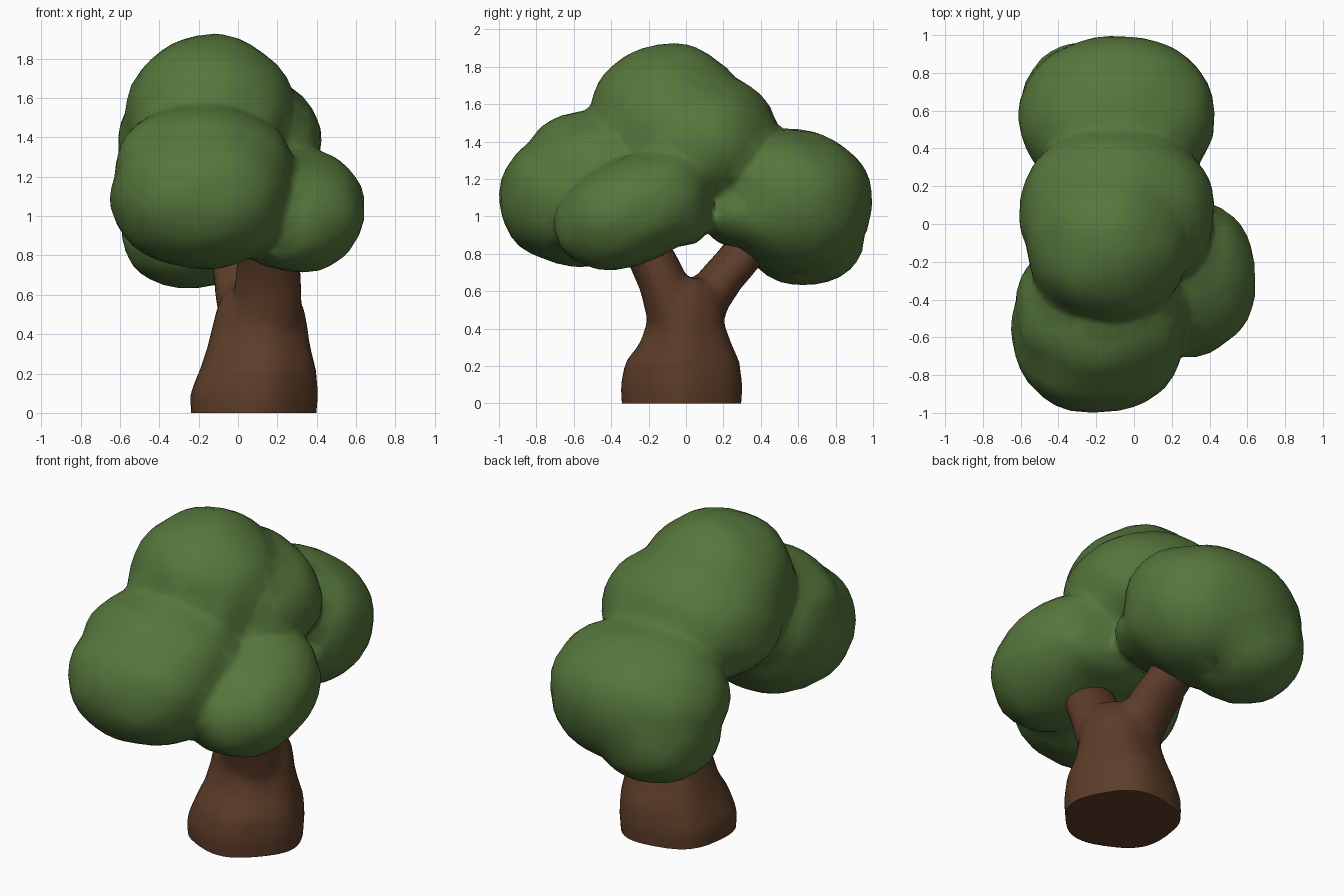
import bpy, bmesh, math
from mathutils import Vector, Matrix, noise

cube = bpy.data.objects.get("Cube")
if cube:
    bpy.data.objects.remove(cube, do_unlink=True)


def material(name, color):
    mat = bpy.data.materials.new(name)
    mat.use_nodes = True
    mat.diffuse_color = color
    bsdf = mat.node_tree.nodes["Principled BSDF"]
    bsdf.inputs["Base Color"].default_value = color
    bsdf.inputs["Roughness"].default_value = 0.9
    return mat


leaf_green = material("leaf green", (0.092, 0.183, 0.045, 1))
bark_brown = material("bark brown", (0.109, 0.046, 0.022, 1))


def add_blob(bm, center, radii, tilt=0.0, lump=0.04):
    """Slightly boxy, lumpy ellipsoid of leaves."""
    verts = bmesh.ops.create_icosphere(bm, subdivisions=4, radius=1)["verts"]
    center = Vector(center)
    turn = Matrix.Rotation(tilt, 3, 'X')
    for v in verts:
        n = v.co.normalized()
        p = 2.15
        n = n / sum(abs(c) ** p for c in n) ** (1 / p)
        n *= 1 + lump * noise.noise(n * 1.9 + center * 5)
        v.co = center + turn @ Vector(a * b for a, b in zip(n, radii))


def add_tube(bm, rings, lobe=0.0, sides=32):
    """Loft of level rings: (x, y, z, x radius, y radius)."""
    loops = []
    for x, y, z, rx, ry in rings:
        loop = []
        for i in range(sides):
            a = math.tau * i / sides
            k = 1 + lobe * math.cos(5 * a + 0.6)
            loop.append(bm.verts.new((x + rx * k * math.cos(a),
                                      y + ry * k * math.sin(a), z)))
        loops.append(loop)
    for low, high in zip(loops, loops[1:]):
        for i in range(sides):
            j = (i + 1) % sides
            bm.faces.new((low[i], low[j], high[j], high[i]))
    bm.faces.new(loops[0][::-1])
    bm.faces.new(loops[-1])


def fuse(name, bm, mat, voxel, smoothing, keep, flat_base=False):
    """Melt overlapping volumes into one soft, coarse skin."""
    mesh = bpy.data.meshes.new(name)
    bm.to_mesh(mesh)
    bm.free()
    obj = bpy.data.objects.new(name, mesh)
    bpy.context.collection.objects.link(obj)
    remesh = obj.modifiers.new("fuse", 'REMESH')
    remesh.mode = 'VOXEL'
    remesh.voxel_size = voxel
    smooth = obj.modifiers.new("soften", 'SMOOTH')
    smooth.factor = 0.5
    smooth.iterations = smoothing
    obj.modifiers.new("coarsen", 'DECIMATE').ratio = keep
    graph = bpy.context.evaluated_depsgraph_get()
    baked = bpy.data.meshes.new_from_object(obj.evaluated_get(graph))
    obj.modifiers.clear()
    obj.data = baked
    if flat_base:
        cut = bmesh.new()
        cut.from_mesh(baked)
        res = bmesh.ops.bisect_plane(
            cut, geom=cut.verts[:] + cut.edges[:] + cut.faces[:],
            plane_co=(0, 0, 0), plane_no=(0, 0, -1), clear_outer=True)
        rim = [e for e in res["geom_cut"] if isinstance(e, bmesh.types.BMEdge)]
        bmesh.ops.holes_fill(cut, edges=rim, sides=0)
        bmesh.ops.recalc_face_normals(cut, faces=cut.faces[:])
        cut.to_mesh(baked)
        cut.free()
    baked.materials.clear()
    baked.materials.append(mat)
    bpy.ops.object.select_all(action='DESELECT')
    obj.select_set(True)
    bpy.context.view_layer.objects.active = obj
    bpy.ops.object.shade_smooth_by_angle(angle=math.radians(62))


# Trunk with flared foot, forking into two branches
bm = bmesh.new()
add_tube(bm, [(0.075, -0.02, -0.08, 0.31, 0.31), (0.073, -0.02, 0.0, 0.32, 0.32),
              (0.076, -0.02, 0.1, 0.325, 0.325), (0.095, -0.015, 0.22, 0.295, 0.305),
              (0.1, 0.0, 0.32, 0.265, 0.245), (0.105, 0.0, 0.42, 0.245, 0.208),
              (0.11, 0.0, 0.52, 0.225, 0.205), (0.11, 0.01, 0.6, 0.19, 0.16),
              (0.11, 0.03, 0.67, 0.13, 0.07)], lobe=0.03)
add_tube(bm, [(0.125, -0.04, 0.35, 0.18, 0.14), (0.14, -0.07, 0.48, 0.185, 0.145),
              (0.15, -0.105, 0.6, 0.175, 0.14), (0.155, -0.155, 0.72, 0.165, 0.14),
              (0.15, -0.205, 0.81, 0.16, 0.145), (0.1, -0.33, 1.0, 0.13, 0.13)])
add_tube(bm, [(0.08, 0.05, 0.38, 0.16, 0.14), (0.06, 0.08, 0.5, 0.16, 0.14),
              (0.035, 0.14, 0.61, 0.155, 0.15), (0.015, 0.235, 0.72, 0.145, 0.15),
              (-0.015, 0.315, 0.82, 0.14, 0.14), (-0.05, 0.44, 1.0, 0.12, 0.12)])
fuse("trunk", bm, bark_brown, 0.022, 9, 0.2, flat_base=True)

# Crown clumps melted together
bm = bmesh.new()
# front clump, its top set back from its foot
add_blob(bm, (-0.185, -0.56, 1.1), (0.462, 0.445, 0.365))
add_blob(bm, (-0.175, -0.47, 1.21), (0.46, 0.42, 0.355))
# side clump and its inner end above the fork
add_blob(bm, (0.29, -0.285, 1.03), (0.355, 0.43, 0.285), 0.38)
add_blob(bm, (0.17, -0.1, 1.06), (0.36, 0.24, 0.22))
add_blob(bm, (0.22, -0.03, 1.01), (0.32, 0.165, 0.17))
# top clump, peak and wide shoulder
add_blob(bm, (-0.14, -0.095, 1.475), (0.435, 0.42, 0.445))
add_blob(bm, (-0.09, 0.06, 1.38), (0.515, 0.445, 0.37), 0.15)
# back clump, its low outer corner and its inner end above the fork
add_blob(bm, (-0.085, 0.57, 1.08), (0.52, 0.425, 0.385), -0.2)
add_blob(bm, (-0.24, 0.63, 0.94), (0.355, 0.335, 0.31))
add_blob(bm, (-0.05, 0.31, 1.01), (0.4, 0.225, 0.18))
fuse("leaf_crown", bm, leaf_green, 0.026, 4, 0.09)
